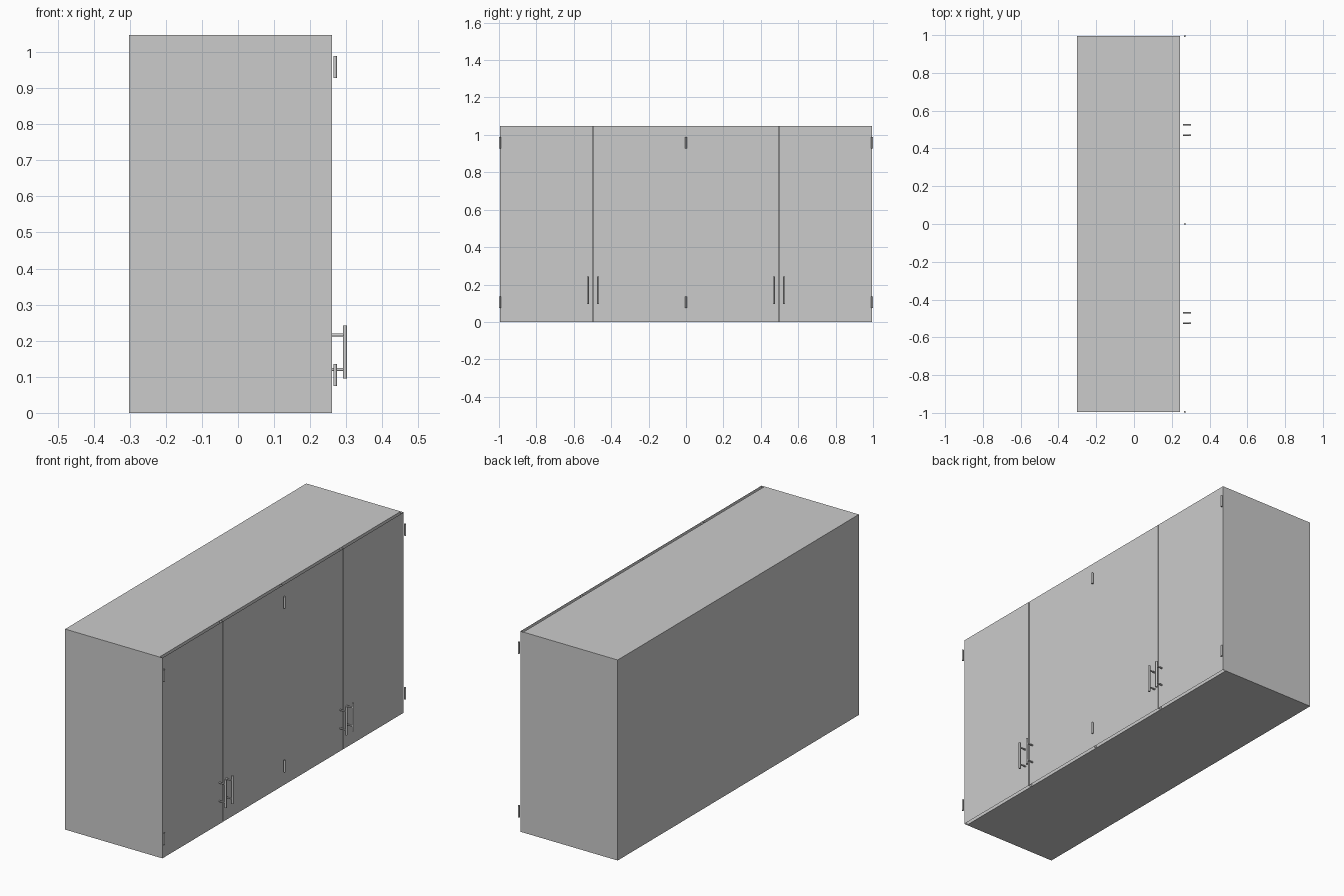
import bpy, bmesh
from mathutils import Vector, Matrix

if "Cube" in bpy.data.objects:
    bpy.data.objects.remove(bpy.data.objects["Cube"])

BACK, INNER, FRONT = -0.302, 0.243, 0.26   # depth planes
HALF, TOP = 0.995, 1.047                   # half width and height
MID, GAP = HALF / 2, 0.005


def shell(name, lo, hi, open_dirs):
    """Thin-walled box with the faces pointing along open_dirs removed."""
    bm = bmesh.new()
    bmesh.ops.create_cube(bm, size=1)
    lo, hi = Vector(lo), Vector(hi)
    bm.normal_update()
    gone = [f for f in bm.faces
            if any(f.normal.dot(Vector(d)) > 0.9 for d in open_dirs)]
    bmesh.ops.delete(bm, geom=gone, context='FACES')
    bmesh.ops.scale(bm, vec=hi - lo, verts=bm.verts)
    bmesh.ops.translate(bm, vec=(lo + hi) / 2, verts=bm.verts)
    return finish(name, bm)


def add_rod(bm, a, b, r, sides=16):
    """Capped cylinder between two points."""
    a, b = Vector(a), Vector(b)
    turn = (b - a).to_track_quat('Z', 'Y').to_matrix().to_4x4()
    bmesh.ops.create_cone(bm, cap_ends=True, segments=sides, radius1=r, radius2=r,
                          depth=(b - a).length,
                          matrix=Matrix.Translation((a + b) / 2) @ turn)


def finish(name, bm, smooth=False):
    me = bpy.data.meshes.new(name)
    bm.to_mesh(me)
    bm.free()
    ob = bpy.data.objects.new(name, me)
    bpy.context.collection.objects.link(ob)
    if smooth:
        bpy.ops.object.select_all(action='DESELECT')
        ob.select_set(True)
        bpy.context.view_layer.objects.active = ob
        bpy.ops.object.shade_smooth_by_angle()
    return ob


# Two cabinet carcasses side by side, open at the front
for side, y0 in (("left", -HALF), ("right", 0)):
    shell(f"{side}_carcass", (BACK, y0, 0), (INNER, y0 + HALF, TOP), [(1, 0, 0)])

# Four doors, hollow with open top and bottom edges
edges = [(-HALF, -MID - GAP / 2), (-MID + GAP / 2, 0),
         (0, MID - GAP / 2), (MID + GAP / 2, HALF)]
for i, (y0, y1) in enumerate(edges):
    shell(f"door_{i + 1}", (INNER, y0, 0), (FRONT, y1, TOP), [(0, 0, 1), (0, 0, -1)])

# Bar handles, one on each side of every door gap
for i, y in enumerate(c + s * 0.0275 for c in (-MID, MID) for s in (-1, 1)):
    bm = bmesh.new()
    add_rod(bm, (0.2965, y, 0.095), (0.2965, y, 0.242), 0.0055)
    for z in (0.12, 0.216):
        add_rod(bm, (FRONT, y, z), (0.2965, y, z), 0.004)
    finish(f"handle_{i + 1}", bm, True)

# Hinge pins at the outer edges and the centre
for i, y in enumerate((-HALF, 0, HALF)):
    bm = bmesh.new()
    for z in (0.074, 0.928):
        add_rod(bm, (0.269, y, z), (0.269, y, z + 0.061), 0.005)
    finish(f"hinges_{i + 1}", bm, True)
